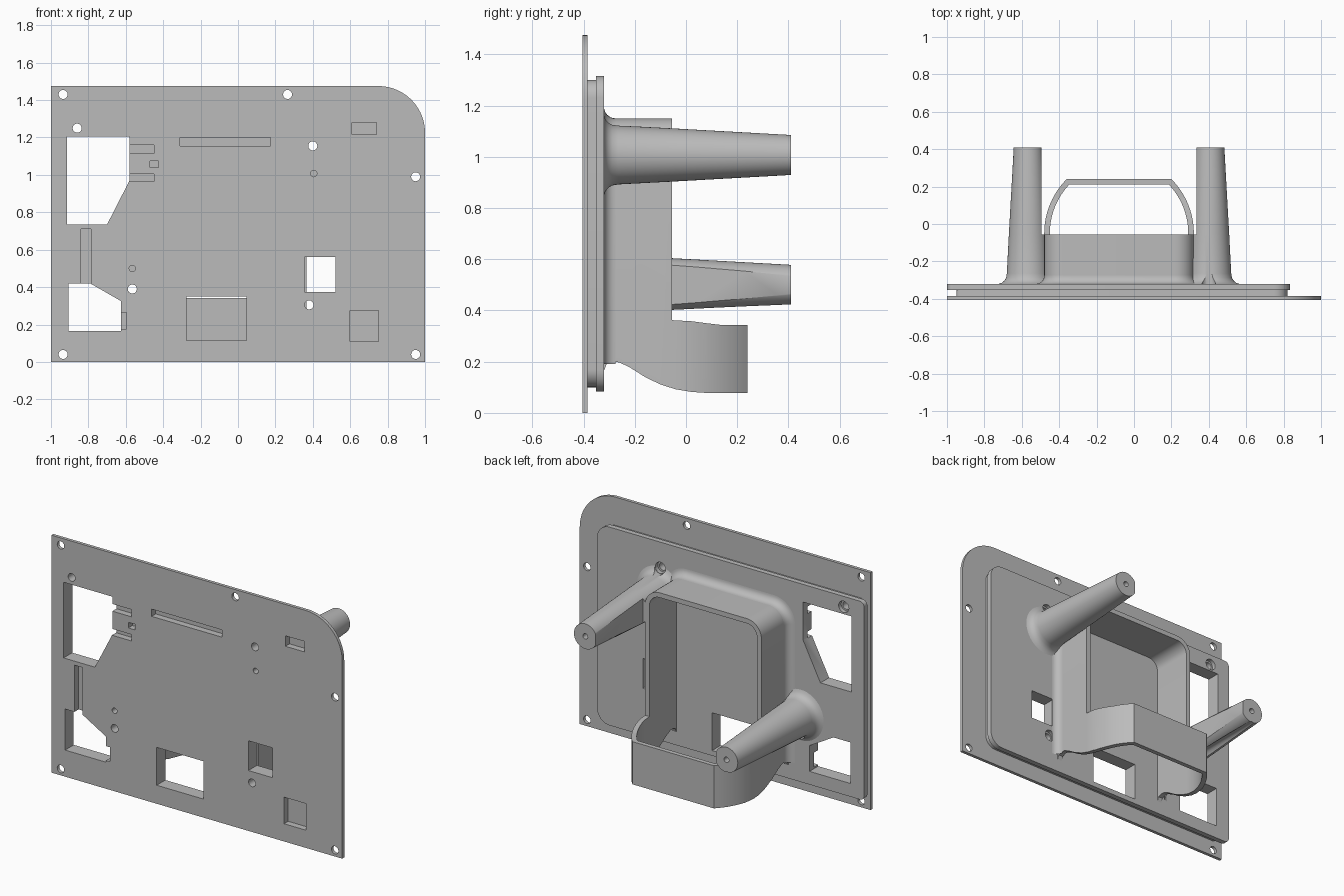
import bpy, bmesh
from math import sin, cos, pi, radians
from mathutils import Vector

if "Cube" in bpy.data.objects:
    bpy.data.objects.remove(bpy.data.objects["Cube"])

gray = bpy.data.materials.new("plain gray")
gray.use_nodes = True
gray.diffuse_color = (0.5, 0.5, 0.5, 1)
gray.node_tree.nodes["Principled BSDF"].inputs["Base Color"].default_value = (0.5, 0.5, 0.5, 1)

AXES = {"x": lambda u, v, t: (t, u, v), "y": lambda u, v, t: (u, t, v), "z": lambda u, v, t: (u, v, t)}


def finish(name, bm):
    bmesh.ops.recalc_face_normals(bm, faces=bm.faces)
    me = bpy.data.meshes.new(name)
    bm.to_mesh(me)
    bm.free()
    me.materials.append(gray)
    ob = bpy.data.objects.new(name, me)
    bpy.context.scene.collection.objects.link(ob)
    return ob


def loft(name, rings, closed=True):
    """Skin a list of rings; closed rings get end caps."""
    bm = bmesh.new()
    rows = [[bm.verts.new(p) for p in ring] for ring in rings]
    n = len(rows[0])
    for a, b in zip(rows, rows[1:]):
        for i in range(n if closed else n - 1):
            j = (i + 1) % n
            bm.faces.new((a[i], a[j], b[j], b[i]))
    if closed:
        bm.faces.new(rows[0])
        bm.faces.new(rows[-1])
    return finish(name, bm)


def prism(name, pts, a, b, axis="y"):
    return loft(name, [[AXES[axis](u, v, t) for u, v in pts] for t in (a, b)])


def rect(x0, x1, z0, z1):
    return [(x0, z0), (x1, z0), (x1, z1), (x0, z1)]


def circle(x, z, r, n=32):
    return [(x + r * cos(2 * pi * i / n), z + r * sin(2 * pi * i / n)) for i in range(n)]


def rounded(pts, radii, steps=10):
    """Round the right-angled corners of a polygon."""
    out = []
    for i, (p, r) in enumerate(zip(pts, radii)):
        p = Vector(p)
        if r == 0:
            out.append(tuple(p))
            continue
        u = (Vector(pts[i - 1]) - p).normalized()
        v = (Vector(pts[(i + 1) % len(pts)]) - p).normalized()
        c = p + (u + v) * r
        for k in range(steps + 1):
            t = pi / 2 * k / steps
            out.append(tuple(c - v * r * cos(t) - u * r * sin(t)))
    return out


def boolean(ob, other, op="DIFFERENCE"):
    mod = ob.modifiers.new("cut", "BOOLEAN")
    mod.operation, mod.object, mod.solver = op, other, "EXACT"
    bpy.context.view_layer.objects.active = ob
    bpy.ops.object.modifier_apply(modifier=mod.name)
    bpy.data.objects.remove(other)


def smooth(ob):
    bpy.ops.object.select_all(action="DESELECT")
    ob.select_set(True)
    bpy.context.view_layer.objects.active = ob
    bpy.ops.object.shade_smooth_by_angle(angle=radians(30))


FRONT, BACK = -0.405, -0.32

# Panel: thin face plate, recessed neck and rear flange
panel = prism("panel", rounded(rect(-1, 1, 0, 1.475), (0, 0, 0.25, 0), 24), FRONT, -0.385)
neck = rounded(rect(-0.95, 0.82, 0.10, 1.30), (0.02, 0.07, 0.07, 0.02))
boolean(panel, prism("neck", neck, -0.395, -0.345), "UNION")
flange = rounded(rect(-1, 0.835, 0.083, 1.315), (0.03, 0.085, 0.085, 0.03))
boolean(panel, prism("flange", flange, -0.352, BACK), "UNION")

# Openings through the panel
openings = [
    [(-0.915, 1.205), (-0.58, 1.205), (-0.58, 0.97), (-0.7, 0.735), (-0.915, 0.735)],
    [(-0.905, 0.42), (-0.79, 0.42), (-0.625, 0.325), (-0.625, 0.165), (-0.905, 0.165)],
    rect(0.355, 0.52, 0.375, 0.56),
    rect(-0.275, 0.045, 0.115, 0.35),
]
for pts in openings:
    boolean(panel, prism("opening", pts, -0.5, -0.2))

# Blind pockets in the front face
pockets = [(-0.84, -0.785, 0.41, 0.71), (-0.635, -0.595, 0.175, 0.265), (-0.59, -0.45, 1.115, 1.16),
           (-0.59, -0.45, 0.965, 1.005), (-0.47, -0.425, 1.04, 1.075), (-0.31, 0.175, 1.155, 1.2),
           (0.61, 0.74, 1.215, 1.28), (0.6, 0.75, 0.11, 0.275)]
for p in pockets:
    boolean(panel, prism("pocket", rect(*p), -0.5, FRONT + 0.04))

# Screw holes, some counterbored from behind
posts = {"left_post": (0.405, 1.007), "right_post": (-0.565, 0.5)}
bored = [(-0.86, 1.25), (0.4, 1.155), (-0.565, 0.39), (0.38, 0.305)]
edge_holes = [(-0.935, 1.43), (0.265, 1.43), (0.95, 0.99), (0.95, 0.04), (-0.935, 0.04)]
for x, z in bored + edge_holes:
    boolean(panel, prism("hole", circle(x, z, 0.024), -0.5, -0.2))
for x, z in bored:
    boolean(panel, prism("counterbore", circle(x, z, 0.035), BACK - 0.025, -0.2))
for x, z in posts.values():
    boolean(panel, prism("blind_hole", circle(x, z, 0.017, 24), -0.5, FRONT + 0.05))
smooth(panel)

# Tapered posts with a flared foot, a flat inner side and a screw hole in the tip
profile = [(-0.335, 0.157), (-0.32, 0.157), (-0.314, 0.141), (-0.303, 0.128), (-0.288, 0.119),
           (-0.265, 0.115), (-0.055, 0.104), (0.41, 0.078)]
for name, (x, z) in posts.items():
    post = loft(name, [[(u, y, v) for u, v in circle(x, z, r, 48)] for y, r in profile])
    side = -1 if x > 0 else 1
    for edge, y0 in ((x + side * 0.07, -0.055), (x + side * 0.095, -0.5)):
        lo, hi = sorted((edge, edge + side * 0.3))
        boolean(post, prism("flat", rect(lo, hi, z - 0.3, z + 0.3), y0, 0.6))
    boolean(post, prism("tip_hole", circle(x, z, 0.017, 24), 0.3, 0.6))
    for hx, hz in bored:
        if abs(hx - x) < 0.1:
            boolean(post, prism("clearance", circle(hx, hz, 0.037), -0.5, 0.6))
    smooth(post)

# Housing: arched wall standing behind the panel
MID = -0.08


def arch(half, top, r):
    corners = [(MID - half, 0), (MID - half, top), (MID + half, top), (MID + half, 0)]
    return rounded(corners, (0, r, r, 0))


housing = prism("housing", arch(0.40, 1.15, 0.1) + arch(0.37, 1.12, 0.07)[::-1], BACK - 0.015, -0.055)


# Scoop: lower band that curves out behind the housing
def band(radius, end):
    side = [(0.01 - radius, -0.08)] + [(0.01 - radius * cos(end * k / 12), -0.05 + radius * sin(end * k / 12))
                                       for k in range(13)]
    return [(MID + h, y) for h, y in side] + [(MID - h, y) for h, y in side[::-1]]


scoop = prism("scoop", band(0.41, radians(45)) + band(0.38, radians(43.6))[::-1], 0, 0.5, "z")
boolean(housing, scoop, "UNION")

# Trim housing and scoop to their shared side outline
outline = [(-0.36, 0.165), (-0.32, 0.165), (-0.31, 0.19), (-0.285, 0.2), (-0.26, 0.197), (-0.22, 0.178),
           (-0.16, 0.14), (-0.1, 0.111), (-0.04, 0.092), (0.02, 0.082), (0.08, 0.078), (0.3, 0.078),
           (0.3, 0.343), (0.14, 0.343), (0.08, 0.35), (0.02, 0.358), (-0.0549, 0.362),
           (-0.0549, 1.3), (-0.36, 1.3)]
boolean(housing, prism("side_outline", outline, -0.7, 0.6, "x"), "INTERSECT")
smooth(housing)

# Fillet where the housing meets the panel
R = 0.045
rings = []
for k in range(9):
    t = pi / 2 * k / 8
    d = R * (1 - sin(t))
    path = arch(0.40 + d, 1.15 + d, 0.1 + d)
    rings.append([(x, BACK + R * (1 - cos(t)), max(z, 0.19)) for x, z in path])
smooth(loft("housing_fillet", rings, closed=False))
